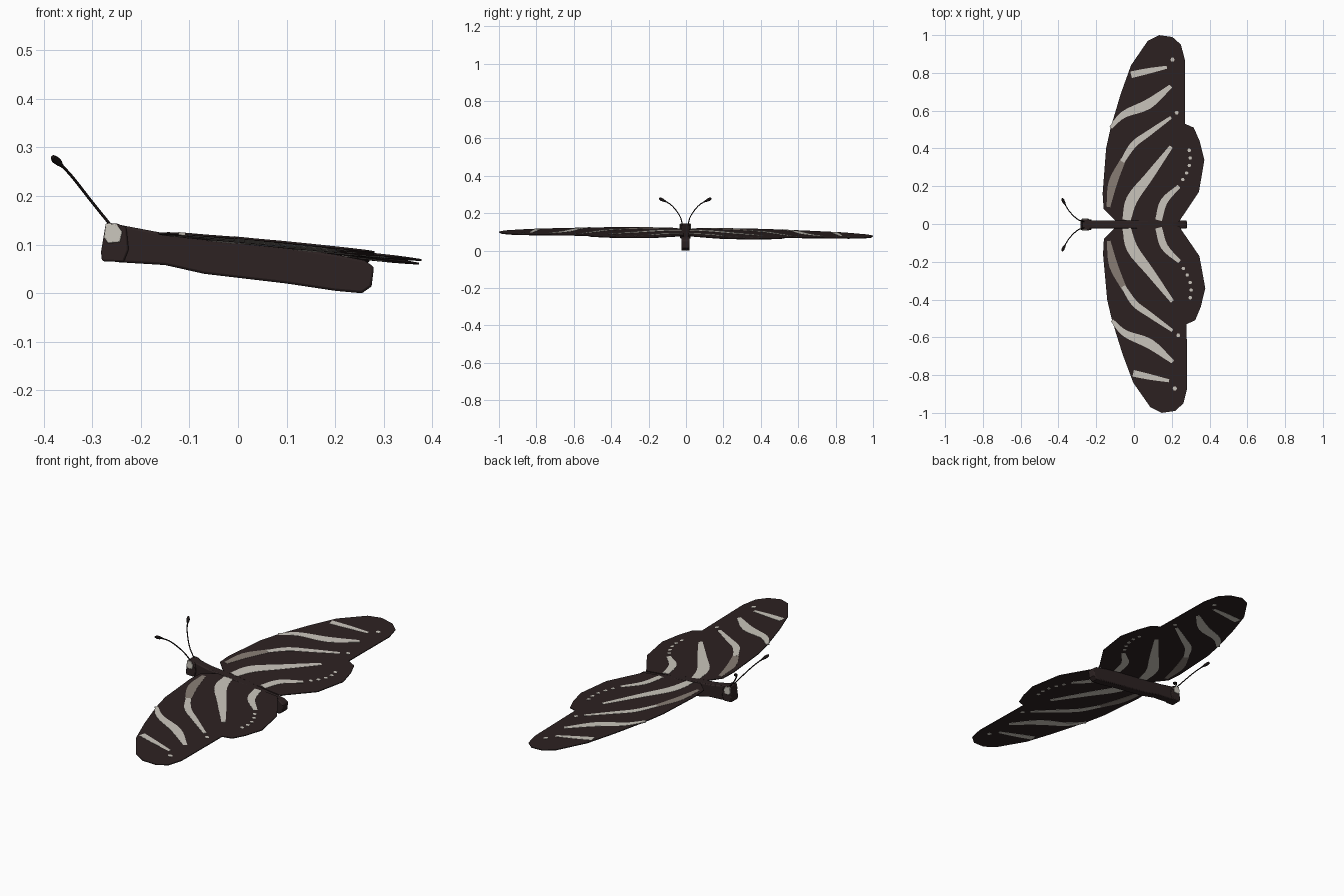
import bpy
import math
from mathutils import Vector

cube = bpy.data.objects.get("Cube")
if cube:
    bpy.data.objects.remove(cube, do_unlink=True)


def material(name, color):
    mat = bpy.data.materials.new(name)
    mat.use_nodes = True
    mat.diffuse_color = (*color, 1)
    mat.node_tree.nodes["Principled BSDF"].inputs["Base Color"].default_value = (*color, 1)
    return mat


BROWN = material("dark brown", (0.026, 0.016, 0.016))
BLACK = material("antenna black", (0.009, 0.006, 0.006))
CREAM = material("cream white", (0.60, 0.57, 0.51))
TAUPE = material("taupe", (0.25, 0.21, 0.18))


def add_mesh(name, verts, faces, mat):
    mesh = bpy.data.meshes.new(name)
    mesh.from_pydata(verts, [], faces)
    mesh.materials.append(mat)
    obj = bpy.data.objects.new(name, mesh)
    bpy.context.collection.objects.link(obj)
    return obj


def prism(lower, upper):
    """Vertices and faces of a closed solid between two matching loops."""
    n = len(lower)
    faces = [tuple(reversed(range(n))), tuple(range(n, 2 * n))]
    faces += [(i, (i + 1) % n, n + (i + 1) % n, n + i) for i in range(n)]
    return lower + upper, faces


def fix_normals(obj):
    import bmesh
    bm = bmesh.new()
    bm.from_mesh(obj.data)
    bmesh.ops.recalc_face_normals(bm, faces=bm.faces)
    bm.to_mesh(obj.data)
    bm.free()


def on_wing(x, y, lift):
    """Place a point on the gently sloping wing plane."""
    return (x - 0.007 * y, y, 0.104 - 0.105 * x - 0.011 * y + lift)


def plates(name, outlines, side, thickness, mat):
    """Thin plates lying on the wing plane, given in hundredths."""
    verts, faces = [], []
    for outline in outlines:
        flat = [(x / 100, side * y / 100) for x, y in outline]
        v, f = prism([on_wing(x, y, -thickness / 2) for x, y in flat],
                     [on_wing(x, y, thickness / 2) for x, y in flat])
        faces += [tuple(i + len(verts) for i in face) for face in f]
        verts += v
    fix_normals(add_mesh(name, verts, faces, mat))


def smooth_path(points, steps=4):
    """Catmull-Rom samples through the points."""
    p = [Vector(q) for q in points]
    p = [2 * p[0] - p[1]] + p + [2 * p[-1] - p[-2]]
    out = []
    for a, b, c, d in zip(p, p[1:], p[2:], p[3:]):
        for k in range(steps):
            t = k / steps
            out.append(0.5 * (2 * b + (c - a) * t + (2 * a - 5 * b + 4 * c - d) * t ** 2
                              + (3 * b - a - 3 * c + d) * t ** 3))
    return out + [p[-2]]


def ribbon(points):
    """Outline of a stripe from (x, y, half width) points."""
    path = smooth_path(points)
    left, right = [], []
    for i, q in enumerate(path):
        along = (path[min(i + 1, len(path) - 1)] - path[max(i - 1, 0)]).to_2d().normalized()
        across = Vector((-along.y, along.x)) * q.z
        left.append(q.to_2d() + across)
        right.append(q.to_2d() - across)
    return [tuple(q) for q in left + right[::-1]]


def dot(x, y, r):
    turn = [math.tau * k / 6 for k in range(6)]
    return [(x + r * math.cos(a), y + r * math.sin(a)) for a in turn]


# Wing outlines, sharing the edge from the root to the notch
FOREWING = [(-9, 1), (-13, 5), (-16, 8), (-16.5, 16), (-14.5, 40), (-12, 51), (-6.5, 69),
            (-1, 84), (8, 97), (14, 100), (21, 99), (25.5, 95), (27.5, 87), (27.5, 53), (6, 1)]
HINDWING = [(6, 1), (27.5, 53), (32, 51), (35, 44), (37.5, 34), (34.5, 17), (25, 3), (24, 1)]

# Stripes as (x, y, half width)
FORE_STRIPES = [
    [(-6, 33, 1.2), (0, 42, 1.7), (8, 48, 1.5), (20, 56.5, 0.8)],
    [(-4, 2, 2.2), (-1, 13, 3), (8, 25, 2.3), (20, 41, 1)],
    [(-12, 51, 0.8), (-5, 58, 1.8), (8, 63.5, 2.6), (20, 73, 1)],
    [(-1, 79, 1.8), (8, 81, 1.5), (18, 83, 0.8)],
]
FORE_DOTS = [(21, 87, 1.2), (23, 59, 1.1), (-10, 54, 1)]
HIND_STRIPE = [(13, 2, 1.8), (16, 12, 1.9), (24, 20, 1)]
HIND_DOTS = [(26, 23.5), (28, 27), (29.5, 31), (30, 35), (29.5, 39)]
TAUPE_STRIPE = [(-13.5, 9, 1), (-11, 22, 2.3), (-5.5, 34, 1.4)]

# Antenna path and thickness
ANTENNA = [(-0.262, 0.015, 0.14), (-0.30, 0.03, 0.187), (-0.345, 0.075, 0.244), (-0.381, 0.138, 0.28)]


def antenna(name, side):
    curve = bpy.data.curves.new(name, "CURVE")
    curve.dimensions = "3D"
    curve.bevel_depth = 0.003
    curve.bevel_resolution = 1
    curve.use_fill_caps = True
    path = smooth_path(ANTENNA, 6)
    spline = curve.splines.new("POLY")
    spline.points.add(len(path) - 1)
    for i, (point, q) in enumerate(zip(spline.points, path)):
        point.co = (q.x, q.y * side - 0.004, q.z, 1)
        # Swollen club at the tip
        left = len(path) - 1 - i
        point.radius = {0: 1.6, 1: 2.9, 2: 2.5, 3: 1.3}.get(left, 1)
    curve.materials.append(BLACK)
    bpy.context.collection.objects.link(bpy.data.objects.new(name, curve))


def body_part(name, profile, half, mat, bevel, center=-0.003):
    """Side profile in the xz plane, extruded across y with softened edges."""
    obj = add_mesh(name, *prism([(x / 100, center - half, z / 100) for x, z in profile],
                                [(x / 100, center + half, z / 100) for x, z in profile]), mat)
    fix_normals(obj)
    if bevel:
        mod = obj.modifiers.new("soft edges", "BEVEL")
        mod.width = bevel
        mod.segments = 2
        mod.limit_method = "ANGLE"
        mod.angle_limit = math.radians(50)
    bpy.ops.object.select_all(action="DESELECT")
    obj.select_set(True)
    bpy.context.view_layer.objects.active = obj
    bpy.ops.object.shade_smooth_by_angle(angle=math.radians(35))
    return obj


# Body and head
body_part("body", [(-25, 14.2), (-16, 12.5), (-5, 11.4), (10, 9.5), (20, 8), (26, 6.8), (28, 5.4),
                   (27.5, 1.4), (25.5, 0), (20, 0.5), (10, 2), (-7, 4), (-15, 5.8), (-25, 6.4)],
          0.022, BROWN, 0.005)
body_part("head", [(-27.2, 14.5), (-24.8, 14.3), (-23, 13.6), (-22.5, 9),
                   (-23.5, 6.4), (-28, 6.6), (-28.2, 8.5)], 0.028, BROWN, 0.004)

# Paired parts
for side, word in ((1, "left"), (-1, "right")):
    body_part(word + "_eye", [(-27.2, 14.4), (-25, 14.2), (-23.8, 12.6), (-24.3, 10.5),
                              (-26.8, 10.3), (-27.6, 11.6)],
              0.004, CREAM, 0.002, -0.003 + side * 0.027)
    antenna(word + "_antenna", side)
    plates(word + "_forewing", [FOREWING], side, 0.004, BROWN)
    plates(word + "_hindwing", [HINDWING], side, 0.004, BROWN)
    plates(word + "_forewing_stripes",
           [ribbon(s) for s in FORE_STRIPES] + [dot(*d) for d in FORE_DOTS], side, 0.006, CREAM)
    plates(word + "_hindwing_stripes",
           [ribbon(HIND_STRIPE)] + [dot(x, y, 1) for x, y in HIND_DOTS], side, 0.006, CREAM)
    plates(word + "_shoulder_stripe", [ribbon(TAUPE_STRIPE)], side, 0.0055, TAUPE)
